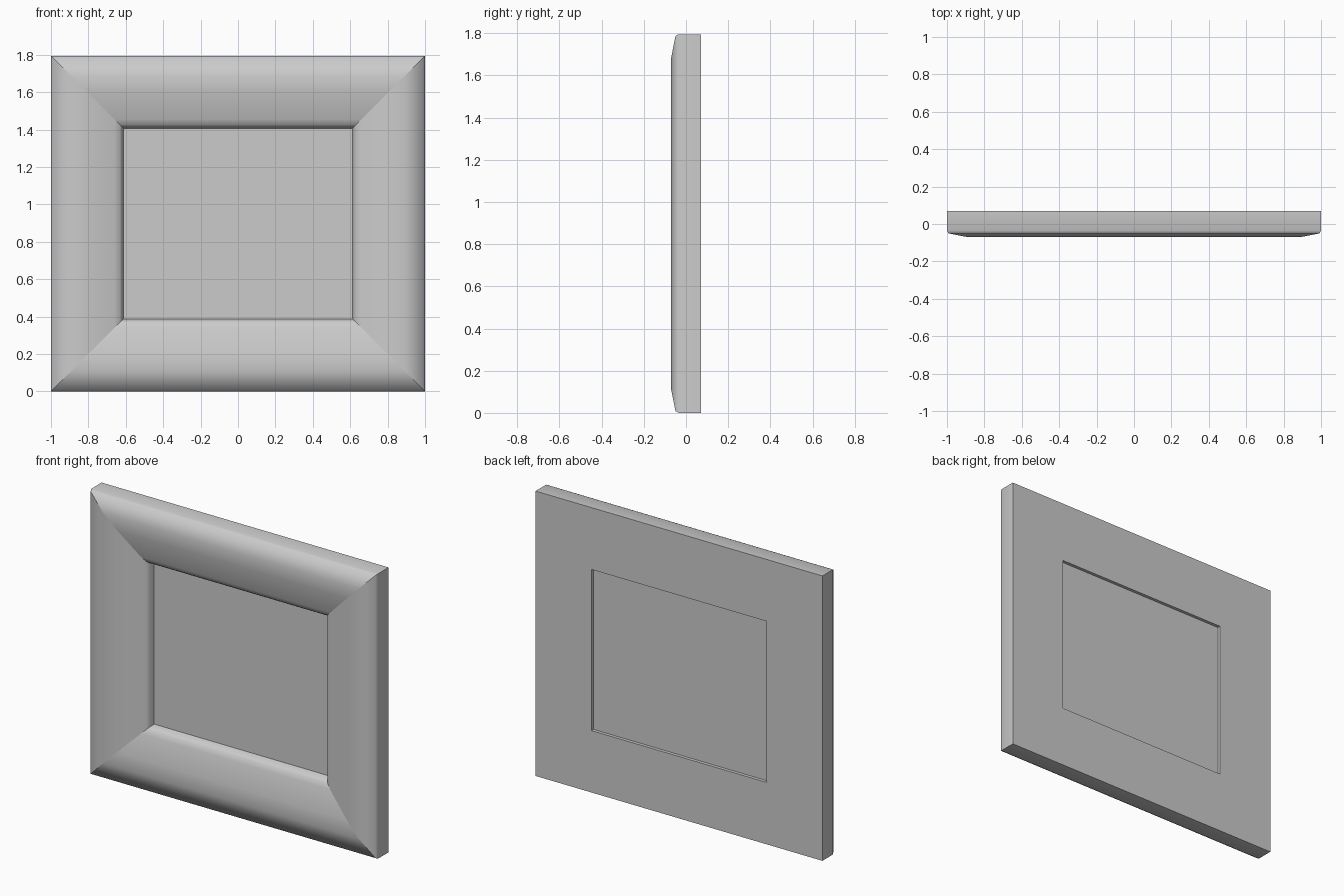
import bpy
import bmesh

if "Cube" in bpy.data.objects:
    bpy.data.objects.remove(bpy.data.objects["Cube"], do_unlink=True)

WIDTH, HEIGHT = 2.0, 1.795

grey = bpy.data.materials.new("plain grey")
grey.use_nodes = True
colour = (0.6, 0.6, 0.6, 1)
grey.diffuse_color = colour
grey.node_tree.nodes["Principled BSDF"].inputs["Base Color"].default_value = colour


def add_object(name, bm):
    bmesh.ops.recalc_face_normals(bm, faces=bm.faces)
    mesh = bpy.data.meshes.new(name)
    bm.to_mesh(mesh)
    bm.free()
    mesh.materials.append(grey)
    obj = bpy.data.objects.new(name, mesh)
    bpy.context.collection.objects.link(obj)
    return obj


def rectangle(inset):
    """Corners (x, z) of the outline moved inwards."""
    x = WIDTH / 2 - inset
    return [(-x, inset), (x, inset), (x, HEIGHT - inset), (-x, HEIGHT - inset)]


# Moulding profile: (inset from the outside, depth)
profile = [(0, 0.07), (0, -0.035), (0.008, -0.05), (0.11, -0.07),
           (0.2, -0.06), (0.34, -0.025), (0.37, -0.01), (0.38, 0.005),
           (0.39, 0.05), (0.39, 0.07)]

# Mitred frame: the profile carried around four corners
bm = bmesh.new()
rings = [[bm.verts.new((x, y, z)) for x, z in rectangle(inset)]
         for inset, y in profile]
count = len(rings)
for i in range(count):
    a, b = rings[i], rings[(i + 1) % count]
    for j in range(4):
        k = (j + 1) % 4
        face = bm.faces.new((a[j], a[k], b[k], b[j]))
        face.smooth = True
# Sharp mitres and sharp back edges
for i in range(count):
    for j in range(4):
        bm.edges.get((rings[i][j], rings[(i + 1) % count][j])).smooth = False
        if i in (0, count - 2, count - 1):
            bm.edges.get((rings[i][j], rings[i][(j + 1) % 4])).smooth = False
add_object("frame_moulding", bm)

# Flat panel set into the opening
bm = bmesh.new()
bmesh.ops.create_cube(bm, size=1)
inset = 0.388
bmesh.ops.scale(bm, vec=(WIDTH - 2 * inset, 0.01, HEIGHT - 2 * inset), verts=bm.verts)
bmesh.ops.translate(bm, vec=(0, 0.045, HEIGHT / 2), verts=bm.verts)
add_object("picture_panel", bm)
